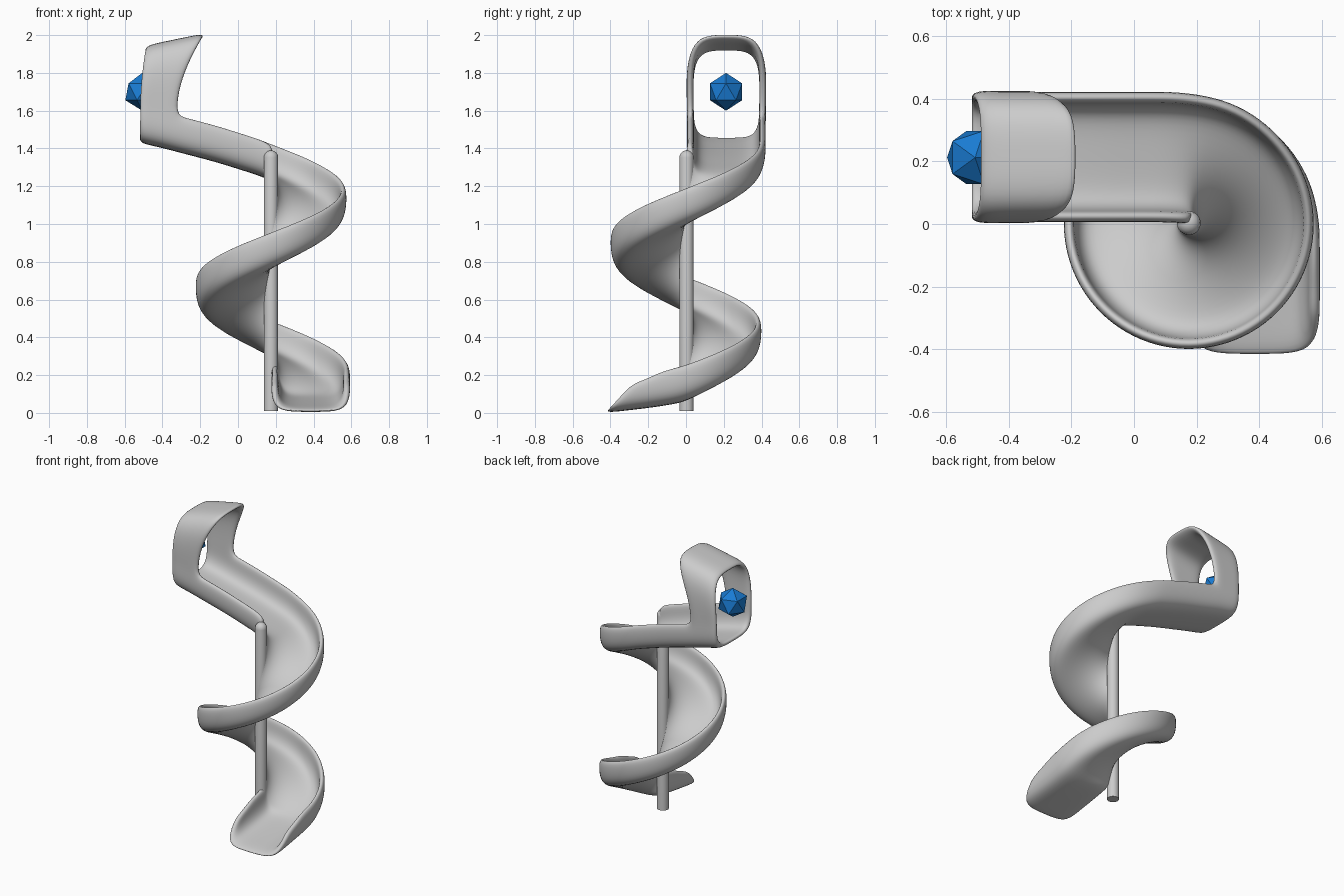
import bpy, bmesh, math

if "Cube" in bpy.data.objects:
    bpy.data.objects.remove(bpy.data.objects["Cube"])

CX, W = 0.175, 0.42          # spiral axis, chute width

# half cross-sections (offset from inner side, height), mirrored across the width
def mirrored(half):
    return half + [(W / 2, half[-1][1])] + [(W - u, h) for u, h in reversed(half)]

U_OUT = mirrored([(0.003, .195), (0.0, .115), (.015, .04), (.07, 0)])
U_IN = mirrored([(.037, .195), (.038, .12), (.055, .065), (.095, .033)])
ARCH_OUT = mirrored([(-.003, 1.72), (.004, 1.84), (.05, 1.925), (.13, 1.945)])[::-1]
ARCH_IN = mirrored([(.034, 1.72), (.04, 1.83), (.08, 1.895), (.14, 1.91)])[::-1]

# stations: (map (u, h) -> xyz, hood fraction or None)
def entry(x, z0):
    return lambda u, h: (x, u + .004, z0 + h)

def turn(deg, z0, scale):
    a = math.radians(deg)
    return lambda u, h: (CX + u * scale * math.cos(a), u * scale * math.sin(a), z0 + h)

def runout(y, z0, shear, hs):
    return lambda u, h: (CX + u, y + shear * h, z0 + h * hs)

stations = []
for i, (x, z) in enumerate([(-.52, 1.43), (-.46, 1.416), (-.39, 1.40), (-.33, 1.384),
                            (-.27, 1.368), (-.18, 1.345), (-.08, 1.317), (.02, 1.285), (.1, 1.26)]):
    stations.append((entry(x, z), i / 3 if i < 4 else None))
for k in range(31):
    deg = 90 - 15 * k
    edge = min(k, 30 - k, 3) / 3
    stations.append((turn(deg, 1.23 - k * .039, 1.0 - .035 * edge), None))
for args in [(-.09, .042, .1, 1), (-.2, .026, .3, .97), (-.32, .012, .6, .88), (-.43, 0, .72, .78)]:
    stations.append((runout(*args), None))

# hood over the entry, leaning forward towards its top
def hood_point(u, z, f):
    t = max(0, (z - 1.62) / .32)
    xb, xf = -.52 + .03 * t ** 2, -.33 + .155 * t ** 1.6
    return (xb + (xf - xb) * f, u + .004, z + .065 * f * t)

def build_slide():
    bm = bmesh.new()
    skins = []
    for prof, arch in ((U_OUT, ARCH_OUT), (U_IN, ARCH_IN)):
        rows = []
        for fn, f in stations:
            pts = [fn(u, h) for u, h in prof]
            if f is not None:
                pts += [hood_point(u, z, f) for u, z in arch]
            rows.append([bm.verts.new(p) for p in pts])
        skins.append(rows)
    twin = {a: b for ra, rb in zip(*skins) for a, b in zip(ra, rb)}
    outer = []
    for a, b in zip(skins[0], skins[0][1:]):
        closed = len(a) == len(b) == 18
        n = 18 if closed else 8
        for j in range(n):
            k = (j + 1) % len(a)
            outer.append(bm.faces.new((a[j], a[k], b[k], b[j])))
    rim = [e for e in bm.edges if len(e.link_faces) == 1]
    for f in outer:
        bm.faces.new([twin[v] for v in reversed(f.verts)])
    for e in rim:
        a, b = e.verts
        bm.faces.new((a, b, twin[b], twin[a]))
    bmesh.ops.recalc_face_normals(bm, faces=bm.faces)
    for f in bm.faces:
        f.smooth = True
    return bm

def add_object(name, bm):
    me = bpy.data.meshes.new(name)
    bm.to_mesh(me)
    bm.free()
    ob = bpy.data.objects.new(name, me)
    bpy.context.collection.objects.link(ob)
    return ob

slide = add_object("spiral_slide", build_slide())
sub = slide.modifiers.new("smooth", 'SUBSURF')
sub.levels = sub.render_levels = 2

# central pole with rounded top
bm = bmesh.new()
profile = [(0, .01), (.038, .01), (.038, 1.352)]
profile += [(.038 * math.cos(math.radians(a)), 1.352 + .038 * math.sin(math.radians(a)))
            for a in (22, 45, 67, 90)]
vs = [bm.verts.new((CX + r, .003, z)) for r, z in profile]
es = [bm.edges.new(p) for p in zip(vs, vs[1:])]
bmesh.ops.spin(bm, geom=vs + es, cent=(CX, .003, 0), axis=(0, 0, 1),
               angle=2 * math.pi, steps=32, use_merge=True)
bmesh.ops.remove_doubles(bm, verts=bm.verts, dist=1e-4)
bmesh.ops.recalc_face_normals(bm, faces=bm.faces)
for f in bm.faces:
    f.smooth = abs(f.normal.z) < .999
add_object("center_pole", bm)

# blue faceted marker at the entry
bm = bmesh.new()
bmesh.ops.create_icosphere(bm, subdivisions=1, radius=.1)
marker = add_object("entry_marker", bm)
marker.location = (-.507, .212, 1.7)
mat = bpy.data.materials.new("blue")
mat.diffuse_color = (.01, .2, .65, 1)
mat.use_nodes = True
mat.node_tree.nodes["Principled BSDF"].inputs["Base Color"].default_value = mat.diffuse_color
marker.data.materials.append(mat)
